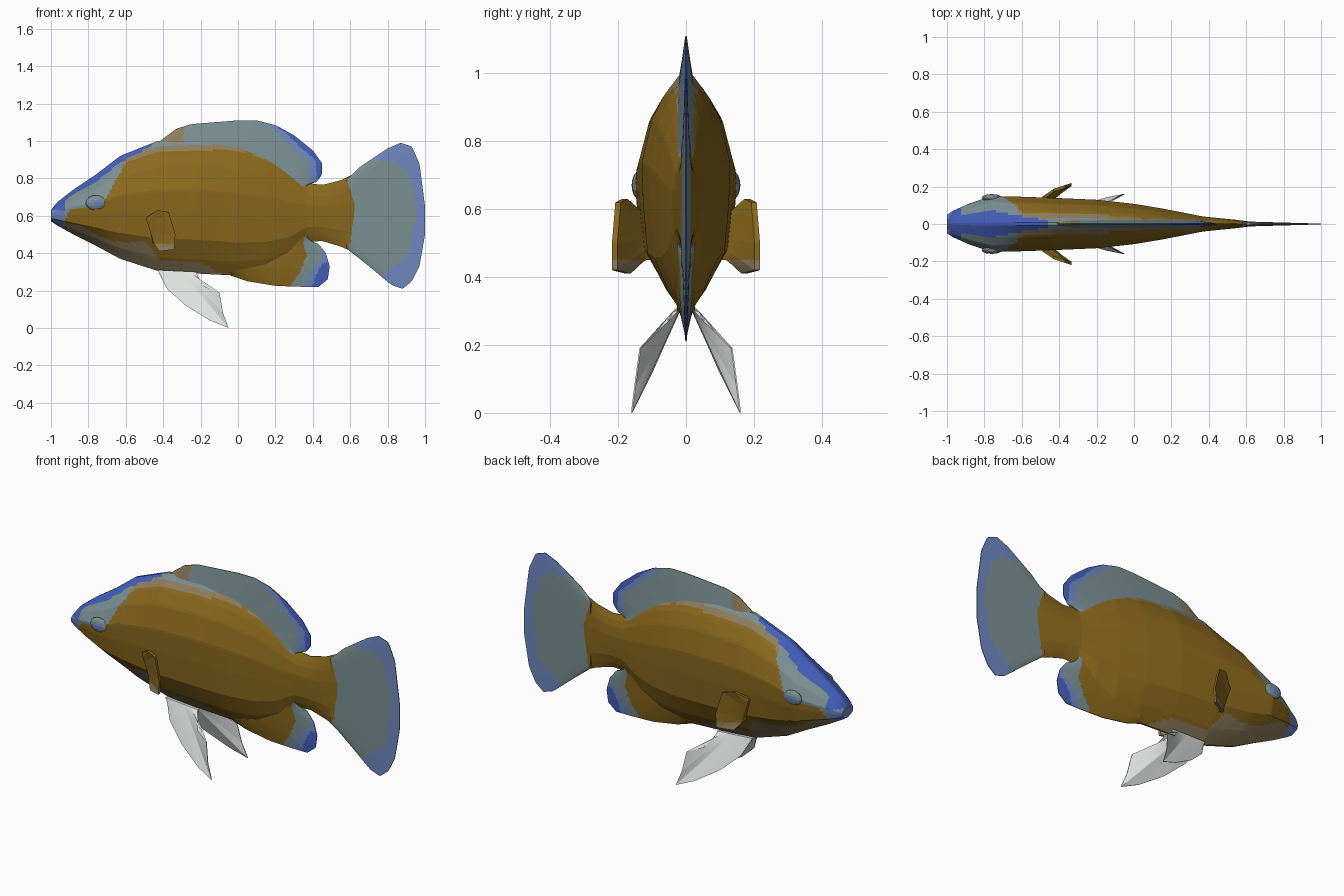
import bpy
import bmesh
from mathutils import Vector

cube = bpy.data.objects.get("Cube")
if cube:
    bpy.data.objects.remove(cube, do_unlink=True)

# Flat colours, in slot order
PALETTE = {
    "golden_brown": (0.262, 0.144, 0.013),
    "grey_teal": (0.2, 0.28, 0.295),
    "light_blue": (0.16, 0.25, 0.54),
    "bright_blue": (0.058, 0.114, 0.5),
    "belly_tan": (0.28, 0.21, 0.11),
    "pale_white": (0.74, 0.77, 0.75),
}
BROWN, TEAL, LIGHT, BLUE, TAN, WHITE = range(len(PALETTE))
materials = []
for title, rgb in PALETTE.items():
    mat = bpy.data.materials.new(title)
    mat.use_nodes = True
    mat.diffuse_color = (*rgb, 1)
    shader = next(n for n in mat.node_tree.nodes if n.type == "BSDF_PRINCIPLED")
    shader.inputs["Base Color"].default_value = (*rgb, 1)
    shader.inputs["Roughness"].default_value = 0.8
    materials.append(mat)


def lookup(table, key, column=1):
    """Straight-line interpolation in a table sorted by its first column."""
    if key <= table[0][0]:
        return table[0][column]
    for low, high in zip(table, table[1:]):
        if key <= high[0]:
            part = (key - low[0]) / (high[0] - low[0])
            return low[column] + part * (high[column] - low[column])
    return table[-1][column]


def along(path, part):
    """Point at a fraction of the length of a polyline."""
    points = [Vector(p) if len(p) == 3 else Vector((p[0], 0, p[1])) for p in path]
    steps = [(b - a).length for a, b in zip(points, points[1:])]
    left = part * sum(steps)
    for start, end, step in zip(points, points[1:], steps):
        if left <= step:
            return start.lerp(end, left / step)
        left -= step
    return points[-1]


def finish(name, bm, rule, paired):
    """Colour the faces by rule and make the object, mirrored if paired."""
    bmesh.ops.recalc_face_normals(bm, faces=bm.faces)
    for face in bm.faces:
        face.material_index = rule(*face.calc_center_median())
    mesh = bpy.data.meshes.new(name)
    bm.to_mesh(mesh)
    bm.free()
    for mat in materials:
        mesh.materials.append(mat)
    obj = bpy.data.objects.new(name, mesh)
    bpy.context.collection.objects.link(obj)
    if paired:
        mirror = obj.modifiers.new("other_side", "MIRROR")
        mirror.use_axis = (False, True, False)
    return obj


def loft(name, section, rule, rows, columns, paired=False):
    """Closed skin of two sides; section(u, v) gives the middle and half width."""
    bm = bmesh.new()
    rings = []
    for i in range(rows + 1):
        half = [section(i / rows, j / columns) for j in range(columns + 1)]
        ring = [bm.verts.new(mid + Vector((0, w, 0))) for mid, w in half]
        ring += [bm.verts.new(mid - Vector((0, w, 0))) for mid, w in reversed(half)]
        rings.append(ring)
    for a, b in zip(rings, rings[1:]):
        for k in range(len(a)):
            n = (k + 1) % len(a)
            bm.faces.new((a[k], a[n], b[n], b[k]))
    bm.faces.new(rings[0])
    bm.faces.new(rings[-1])
    bmesh.ops.remove_doubles(bm, verts=bm.verts, dist=0.0001)
    return finish(name, bm, rule, paired)


def fin(name, root, edge, thick, rule, rim=0.002, paired=False):
    """Thin blade spanned from a root line to its outer edge."""
    def section(u, v):
        return along(root, u).lerp(along(edge, u), v), thick + (rim - thick) * v
    return loft(name, section, rule, 80, 26, paired)


# Body: x, underside, back, half width
STATIONS = [
    (-1, .57, .63, .05), (-.97, .55, .67, .07), (-.88, .5, .74, .11),
    (-.76, .44, .82, .15), (-.63, .37, .92, .147), (-.43, .305, 1, .14),
    (-.2, .29, 1.01, .13), (0, .28, .99, .108), (.15, .3, .94, .083),
    (.27, .36, .86, .06), (.37, .46, .775, .04), (.45, .465, .765, .032),
    (.55, .435, .79, .022), (.63, .4, .83, .012),
]
# Cross-section: share of height, share of half width
GIRTH = [(0, .04), (.1, .45), (.25, .87), (.45, .97), (.62, 1), (.8, .77), (.9, .48), (1, .06)]
FLANK_TOP = [(-.94, .54), (-.9, .63), (-.72, .66), (-.66, .78), (-.6, .88), (-.48, .93),
             (-.2, .955), (.05, .94), (.25, .86), (.33, .8), (.63, .9)]
FLANK_LOW = [(-.94, .56), (-.85, .55), (-.72, .48), (-.6, .45), (-.5, .47),
             (-.42, .36), (-.2, .35), (-.1, .3), (0, .25)]
CROWN = [(-1, .04), (-.75, .07), (-.6, .04), (-.46, .02)]


def body_section(u, v):
    x = -1 + 1.63 * u
    low, high, wide = (lookup(STATIONS, x, c) for c in (1, 2, 3))
    return Vector((x, 0, low + (high - low) * v)), wide * lookup(GIRTH, v)


def body_colour(x, y, z):
    top = lookup(FLANK_TOP, x)
    if x < -.93:
        return BLUE if z > .63 else LIGHT
    if z > top:
        if x < -.46 and abs(y) < lookup(CROWN, x):
            return BLUE
        return TAN if x > -.62 and z < top + .03 else TEAL
    return TAN if z < lookup(FLANK_LOW, x) else BROWN


loft("body", body_section, body_colour, 130, 48)

# Dorsal fin with a blue rear margin
DORSAL_BLUE = [(.78, .46), (.8, .42), (.9, .41), (.96, .34), (1.04, .26), (1.09, .19)]


def dorsal_colour(x, y, z):
    border = lookup(DORSAL_BLUE, z)
    if x > border:
        return BLUE
    if x > border - .04:
        return LIGHT
    return TAN if x < -.29 else TEAL


fin("dorsal_fin",
    [(-.43, .96), (-.2, .97), (0, .95), (.15, .9), (.27, .82), (.36, .74)],
    [(-.43, .99), (-.39, 1.02), (-.33, 1.065), (-.25, 1.09), (0, 1.11), (.1, 1.11),
     (.2, 1.085), (.3, 1.03), (.4, .95), (.45, .88), (.45, .82), (.42, .78), (.36, .765)],
    .024, dorsal_colour)

# Anal fin, brown in front and blue at the rear
ANAL_BLUE = [(.22, .4), (.27, .41), (.34, .45), (.37, .5)]
ANAL_GREY = [(.22, .28), (.3, .33), (.38, .37), (.45, .35)]


def anal_colour(x, y, z):
    border = lookup(ANAL_BLUE, z)
    if x > border:
        return BLUE
    if x > min(border - .04, .45):
        return LIGHT
    return TEAL if x > lookup(ANAL_GREY, z) else BROWN


fin("anal_fin",
    [(-.04, .3), (.15, .34), (.27, .42), (.37, .5)],
    [(-.04, .28), (.05, .25), (.2, .225), (.35, .22), (.43, .22), (.48, .26),
     (.49, .33), (.47, .4), (.43, .45), (.37, .47)],
    .026, anal_colour)

# Tail fin with a pale blue border
TAIL_BORDER = [(.24, .6), (.29, .8), (.4, .92), (.6, .95), (.83, .92), (.89, .84), (.91, .6)]


def tail_colour(x, y, z):
    if x < .62 - (z - .6) ** 2:
        return BROWN
    return LIGHT if x > lookup(TAIL_BORDER, z) else TEAL


fin("tail_fin",
    [(.58, .79), (.58, .43)],
    [(.6, .81), (.65, .86), (.8, .96), (.87, .99), (.93, .97), (.97, .88), (1, .65),
     (1, .5), (.97, .33), (.93, .25), (.88, .21), (.82, .23), (.7, .33), (.6, .41)],
    .014, tail_colour)

# Pectoral fins flaring out behind the gills
fin("pectoral_fins",
    [(-.49, .13, .58), (-.45, .12, .45)],
    [(-.49, .135, .59), (-.43, .18, .63), (-.37, .2, .62), (-.335, .21, .5),
     (-.34, .21, .42), (-.42, .17, .41), (-.46, .13, .46)],
    .02, lambda x, y, z: TAN if z < .45 else BROWN, rim=.008, paired=True)

# Pelvic fins trailing down and outward
fin("pelvic_fins",
    [(-.43, .02, .31), (-.22, .03, .3)],
    [(-.42, .025, .29), (-.38, .06, .21), (-.28, .1, .12), (-.15, .14, .04),
     (-.05, .16, 0), (-.08, .15, .08), (-.1, .135, .19), (-.18, .1, .22), (-.22, .04, .285)],
    .008, lambda x, y, z: WHITE, paired=True)

# Eyes
bm = bmesh.new()
bmesh.ops.create_uvsphere(bm, u_segments=12, v_segments=8, radius=1)
bmesh.ops.scale(bm, vec=(.055, .02, .04), verts=bm.verts)
bmesh.ops.translate(bm, vec=(-.76, .14, .67), verts=bm.verts)
finish("eyes", bm, lambda x, y, z: LIGHT if y > .156 else TEAL, True)
